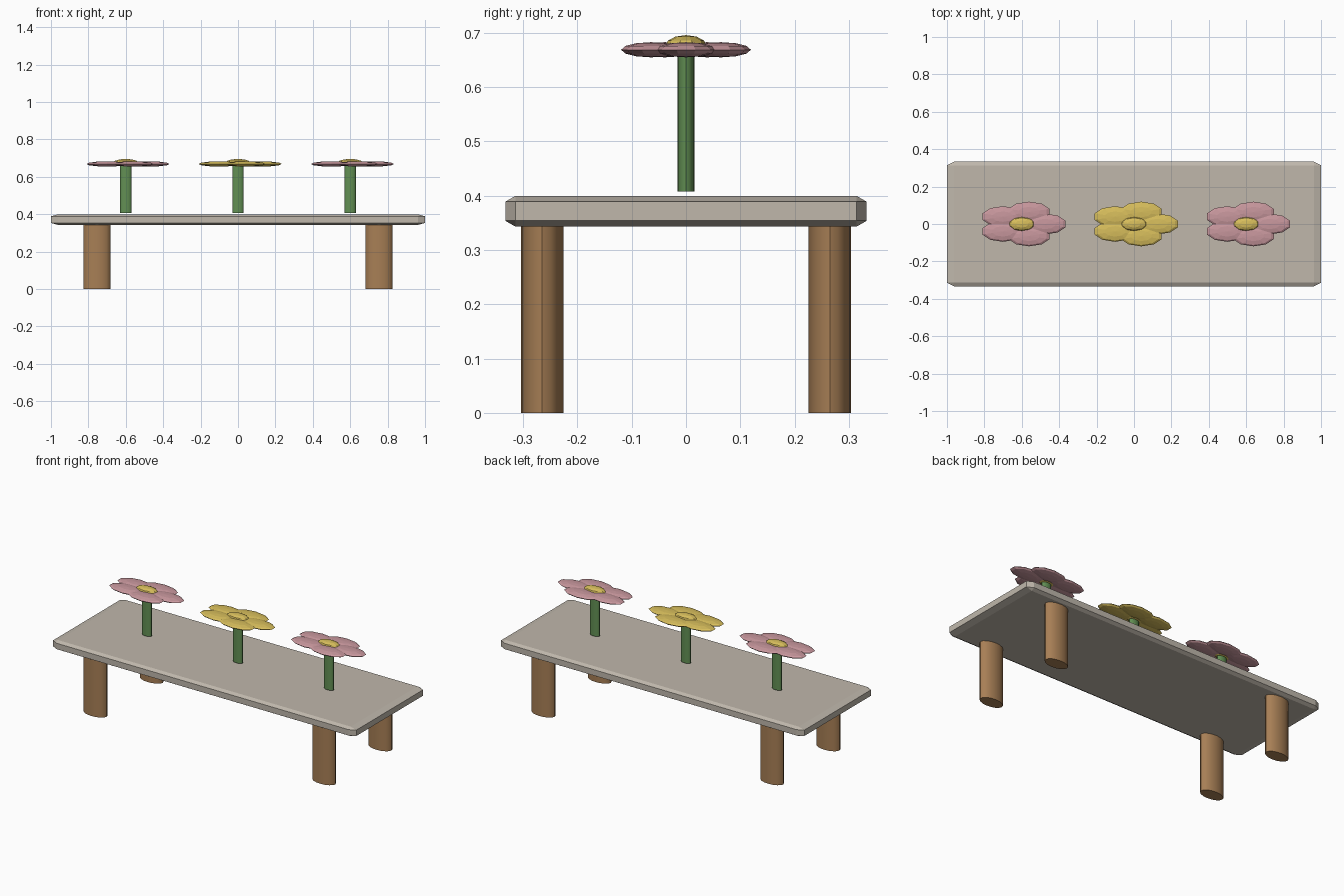
import bpy
import bmesh
from math import cos, sin, radians
from mathutils import Matrix, Vector

default = bpy.data.objects.get("Cube")
if default:
    bpy.data.objects.remove(default, do_unlink=True)


def material(name, srgb):
    color = [(c / 255) ** 2.2 for c in srgb] + [1]
    mat = bpy.data.materials.new(name)
    mat.use_nodes = True
    mat.diffuse_color = color
    mat.node_tree.nodes["Principled BSDF"].inputs["Base Color"].default_value = color
    return mat


STONE = material("pale stone", (190, 182, 170))
WOOD = material("brown wood", (166, 126, 86))
GREEN = material("stem green", (98, 142, 84))
PINK = material("petal pink", (199, 150, 156))
YELLOW = material("flower yellow", (214, 188, 92))


def finish(name, bm, mat, smooth=False):
    mesh = bpy.data.meshes.new(name)
    bm.to_mesh(mesh)
    bm.free()
    mesh.materials.append(mat)
    obj = bpy.data.objects.new(name, mesh)
    bpy.context.collection.objects.link(obj)
    if smooth:
        bpy.ops.object.select_all(action="DESELECT")
        obj.select_set(True)
        bpy.context.view_layer.objects.active = obj
        bpy.ops.object.shade_smooth_by_angle(angle=radians(40))
    return obj


def post(name, x, y, radii, bottom, top, mat):
    """Upright oval cylinder."""
    bm = bmesh.new()
    bmesh.ops.create_cone(bm, cap_ends=True, segments=16, radius1=1, radius2=1, depth=1)
    bm.transform(Matrix.LocRotScale(Vector((x, y, (bottom + top) / 2)), None,
                                    Vector((*radii, top - bottom))))
    finish(name, bm, mat, smooth=True)


def add_ball(bm, center, radii, segments=10, rings=6):
    bmesh.ops.create_uvsphere(bm, u_segments=segments, v_segments=rings, radius=1,
                              matrix=Matrix.LocRotScale(Vector(center), None, Vector(radii)))


# Bench slab: chamfered block, with the chamfer stretched along its length
half_size = Vector((1, 0.333, 0.0285))
chamfer = Vector((0.037, 0.019, 0.011))
bm = bmesh.new()
bmesh.ops.create_cube(bm, size=2)
bmesh.ops.scale(bm, vec=[h / c for h, c in zip(half_size, chamfer)], verts=bm.verts)
bmesh.ops.bevel(bm, geom=bm.edges[:], offset=1, segments=1, affect="EDGES")
bmesh.ops.scale(bm, vec=chamfer, verts=bm.verts)
bmesh.ops.translate(bm, vec=(0, 0, 0.3715), verts=bm.verts)
finish("bench_slab", bm, STONE)

# Four legs
for side, sx in (("left", 1), ("right", -1)):
    for end, sy in (("front", -1), ("back", 1)):
        post(f"{end}_{side}_leg", sx * 0.754, sy * 0.265, (0.073, 0.039), 0, 0.345, WOOD)

# Three flowers: stem, five overlapping petals, domed centre
for label, x, petal_color in (("right", -0.6, PINK), ("middle", 0, YELLOW), ("left", 0.6, PINK)):
    post(f"{label}_flower_stem", x, 0, (0.03, 0.0155), 0.408, 0.67, GREEN)

    bm = bmesh.new()
    for i in range(5):
        a = radians(72 * i)
        add_ball(bm, (x + 0.125 * cos(a), 0.067 * sin(a), 0.669), (0.115, 0.0557, 0.014))
    finish(f"{label}_flower_petals", bm, petal_color)

    bm = bmesh.new()
    add_ball(bm, (x, 0, 0.676), (0.07, 0.0385, 0.02))
    finish(f"{label}_flower_centre", bm, YELLOW)
